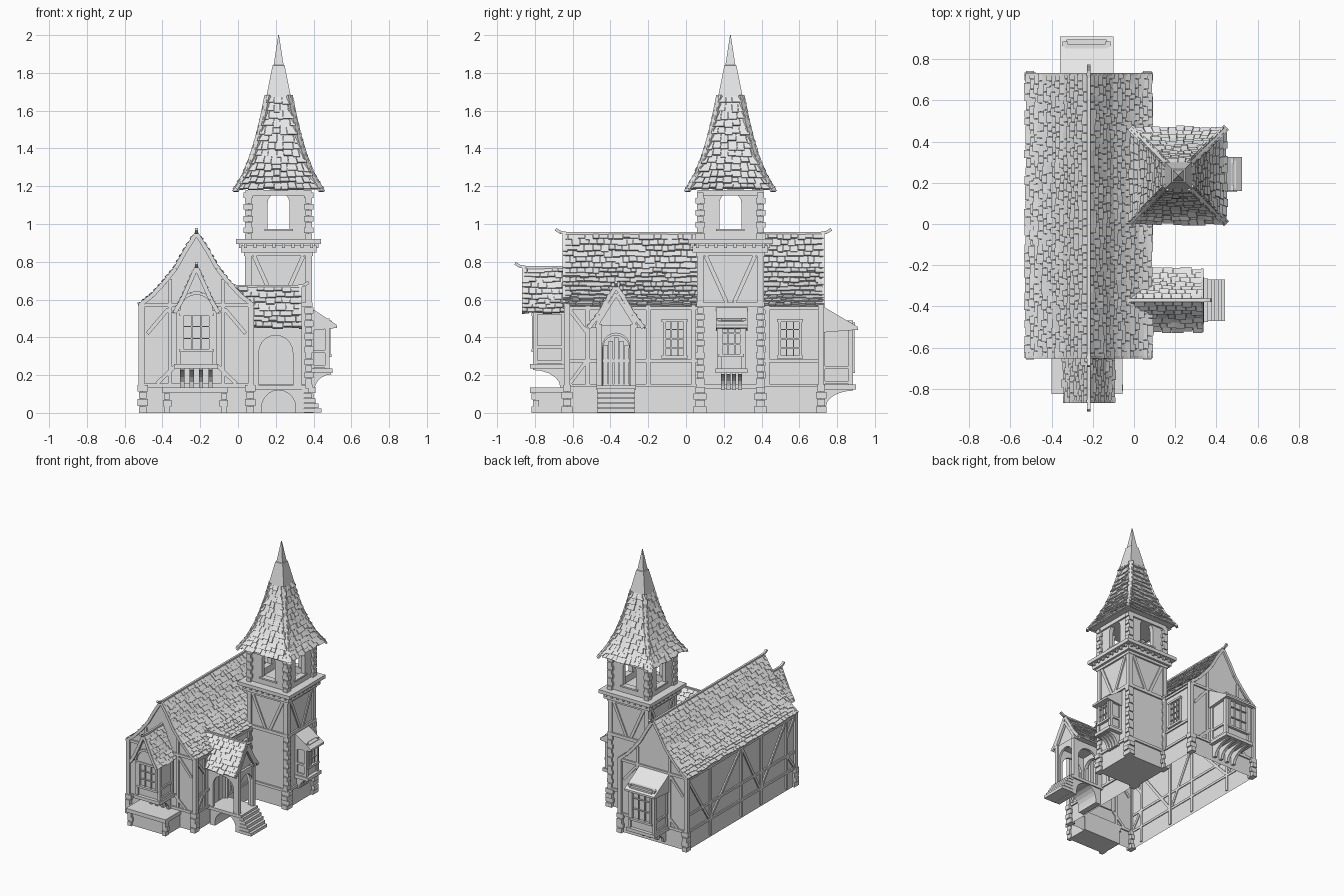
import bpy, bmesh, math, random
from mathutils import Vector, Matrix

random.seed(4)
cube = bpy.data.objects.get("Cube")
if cube:
    bpy.data.objects.remove(cube)

GREY = (0.8, 0.8, 0.8, 1)
mat = bpy.data.materials.new("plain grey")
mat.use_nodes = True
mat.diffuse_color = GREY
mat.node_tree.nodes["Principled BSDF"].inputs["Base Color"].default_value = GREY
X, Y, Z = Vector((1, 0, 0)), Vector((0, 1, 0)), Vector((0, 0, 1))


def finish(name, bm):
    bmesh.ops.recalc_face_normals(bm, faces=bm.faces)
    me = bpy.data.meshes.new(name)
    bm.to_mesh(me)
    bm.free()
    me.materials.append(mat)
    ob = bpy.data.objects.new(name, me)
    bpy.context.collection.objects.link(ob)
    return ob


def hexa(bm, low, high):
    loft(bm, [low, high])


def loft(bm, rings):
    rings = [[bm.verts.new(p) for p in r] for r in rings]
    for a, b in zip(rings, rings[1:]):
        for i in range(len(a)):
            j = (i + 1) % len(a)
            bm.faces.new((a[i], a[j], b[j], b[i]))
    bm.faces.new(rings[0][::-1])
    bm.faces.new(rings[-1])


def box(bm, x0, x1, y0, y1, z0, z1):
    ring = [(x0, y0), (x1, y0), (x1, y1), (x0, y1)]
    hexa(bm, [(x, y, z0) for x, y in ring], [(x, y, z1) for x, y in ring])


def prism(bm, pts, axis, a, b):
    # extrude a (horizontal, z) outline along the x or y axis
    put = (lambda h, z, d: (d, h, z)) if axis == 'x' else (lambda h, z, d: (h, d, z))
    loft(bm, [[put(h, z, d) for h, z in pts] for d in (a, b)])


def beam(bm, p, q, width, depth, normal):
    p, q = Vector(p), Vector(q)
    s = (q - p).cross(normal).normalized() * width / 2
    n = normal * depth / 2
    hexa(bm, [p + s + n, p - s + n, p - s - n, p + s - n],
         [q + s + n, q - s + n, q - s - n, q + s - n])


def slab(bm, axis, d0, d1, u0, u1, z0, z1):
    # box on a wall whose normal is the given axis
    if axis == 'x':
        box(bm, min(d0, d1), max(d0, d1), u0, u1, z0, z1)
    else:
        box(bm, u0, u1, min(d0, d1), max(d0, d1), z0, z1)


def arch_wall(c, hw, h, z0, z1, a, spring):
    arc = [(c - a * math.cos(t * math.pi / 10), spring + a * math.sin(t * math.pi / 10)) for t in range(11)]
    return [(c - hw, z0), (c - a, z0)] + arc + [(c + a, z0), (c + hw, z0), (c + hw, z1), (c - hw, z1)]


def window(bm, axis, d, sign, c, hw, z0, z1, cols=3, rows=4):
    t, w = d + sign * 0.012, 0.008
    for u in (c - hw, c + hw):
        slab(bm, axis, d, t + sign * 0.006, u - w, u + w, z0, z1)
    for z in (z0, z1):
        slab(bm, axis, d, t + sign * 0.009, c - hw - 0.014, c + hw + 0.014, z - w, z + w)
    for i in range(1, cols):
        u = c - hw + 2 * hw * i / cols
        slab(bm, axis, d, t, u - 0.003, u + 0.003, z0, z1)
    for i in range(1, rows):
        z = z0 + (z1 - z0) * i / rows
        slab(bm, axis, d, t, c - hw, c + hw, z - 0.003, z + 0.003)


def quoins(bm, x, y, z0, z1, half, n):
    for i in range(n):
        g, a, b = (z1 - z0) / n, half, half * 0.72
        hx, hy = (a, b) if i % 2 else (b, a)
        box(bm, x - hx, x + hx, y - hy, y + hy, z0 + i * g, z0 + (i + 0.93) * g)


def sample(prof, v):
    m = len(prof) - 1
    k = max(0, min(int(v * m), m - 1))
    return Vector(prof[k]).lerp(Vector(prof[k + 1]), v * m - k)


def tiles(bm, surf, rows, width, th):
    for r in range(rows):
        v0 = r / rows
        n = max(3, round((surf(1, v0) - surf(0, v0)).length / width))
        cuts = [0] + [(i + 0.5 * (r % 2) - 0.25 + random.uniform(-.2, .2)) / n for i in range(1, n)] + [1]
        for a, b in zip(cuts, cuts[1:]):
            lo, hi = v0 + random.uniform(-.25, .15) / rows, min(1, (r + 1.2) / rows)
            b -= 0.05 / n
            q = [surf(a, lo), surf(b, lo), surf(b, hi), surf(a, hi)]
            nrm = (q[1] - q[0]).cross(q[3] - q[0]).normalized()
            nrm *= -1 if nrm.z < 0 else 1
            t = th * random.uniform(.7, 1.3)
            hexa(bm, q, [q[0] + nrm * t, q[1] + nrm * t, q[2] + nrm * t * .2, q[3] + nrm * t * .2])


def gable_roof(name, prof, axis, c, a, b, rows, width, solid=True, inset=0.02):
    bm = bmesh.new()
    put = (lambda h, z, d: Vector((d, h, z))) if axis == 'x' else (lambda h, z, d: Vector((h, d, z)))
    along = X if axis == 'x' else Y
    for s in (-1, 1):
        def surf(u, v):
            h, z = sample(prof, v)
            return put(c + s * h, z, a + u * (b - a))
        tiles(bm, surf, rows, width, 0.014)
        for d in (a + 0.004, b - 0.004):      # barge boards
            for p, q in zip(prof, prof[1:]):
                beam(bm, put(c + s * p[0], p[1], d), put(c + s * q[0], q[1], d), 0.022, 0.014, along)
    if solid:
        half = [(c + h, z) for h, z in prof]
        prism(bm, half + [(c - h, z) for h, z in prof[-2::-1]], axis, a + inset, b - inset)
    # ridge pole with upturned ends
    z = prof[-1][1]
    path = [(a - .04, z + .022), (a - .015, z + .006), (a + .02, z), (b - .02, z), (b + .015, z + .006), (b + .04, z + .022)]
    for p, q in zip(path, path[1:]):
        beam(bm, put(c, p[1], p[0]), put(c, q[1], q[0]), 0.016, 0.016, Y if axis == 'x' else X)
    return finish(name, bm)


def oriel(name, axis, wall, out, c, hw, z0, z1, drop, feet):
    # projecting window box on curved brackets
    bm, s, end = bmesh.new(), (1 if out > 0 else -1), wall + out
    across = 'y' if axis == 'x' else 'x'
    slab(bm, axis, wall - s * .02, end - s * .012, c - hw + .01, c + hw - .01, z0, z1)
    for u in (c - hw + .01, c + hw - .01):
        slab(bm, axis, end - s * .024, end, u - .012, u + .012, z0, z1)
        slab(bm, axis, wall, wall + s * .02, u - .012, u + .012, z0, z1)
        for z in (z0 + .02, z0 + .1, z1 - .012):
            slab(bm, axis, wall, end, u - .011, u + .011, z - .008, z + .008)
    slab(bm, axis, wall, end + s * .015, c - hw - .01, c + hw + .01, z0 - .015, z0 + .01)
    window(bm, axis, end - s * .012, s, c, hw * .72, z0 + .08, z1 - .02, 3, 3)
    for i in range(feet):
        u = c + (hw - .03) * (2 * i / (feet - 1) - 1)
        arc = [(wall + out * .95 * (1 - math.cos(t * math.pi / 10)), z0 - drop + drop * .8 * math.sin(t * math.pi / 10))
               for t in range(6)]
        arc = [(wall + (d - wall) * .9 + s * .025, z) for d, z in arc]
        prism(bm, [(wall, z0 - drop)] + arc + [(end, z0), (wall, z0)], across, u - .011, u + .011)
    return finish(name, bm)


def shed(name, axis, wall, end, u0, u1, ztop, zlow):
    bm = bmesh.new()
    prism(bm, [(wall, ztop), (end, zlow), (end, zlow - .015), (wall, zlow - .03)], 'y' if axis == 'x' else 'x', u0, u1)
    return finish(name, bm)


# Main hall: open-bottomed shell with a curved gable
HC, Y0, Y1 = -0.22, -0.63, 0.715
hall_prof = [(.30, .57), (.235, .62), (.17, .69), (.11, .765), (.06, .855), (0, .95)]
bm = bmesh.new()
right = [(HC + h * .96, z - .004) for h, z in hall_prof]
left = [(2 * HC - x, z) for x, z in right[-2::-1]]
prism(bm, [(right[0][0], 0)] + right + left + [(left[-1][0], 0)], 'y', Y0, Y1)
bmesh.ops.recalc_face_normals(bm, faces=bm.faces)
bmesh.ops.delete(bm, geom=[f for f in bm.faces if f.calc_center_median().z < .001], context='FACES_ONLY')
finish("hall_walls", bm)
gable_roof("hall_roof", hall_prof, 'y', HC, -.65, .73, 15, .04, solid=False)

# Hall timber frame
bm = bmesh.new()
WL, WR = HC - .29, HC + .29
for x in (WL, WR):
    for y in (Y0, Y1):
        box(bm, x - .016, x + .016, y - .016, y + .016, .14, .58)
        quoins(bm, x + (.006 if x < HC else -.006), y, 0, .15, .028, 4)
    for y in (-.52, -.2, .04, .43):
        box(bm, x - .009, x + .009, y - .011, y + .011, .14 if x > HC else .02, .57)
    for z in (.145, .275, .555):
        box(bm, x - .008, x + .008, Y0, Y1, z - .009, z + .009)
for y0, y1, z0, z1 in ((-.62, -.53, .15, .27), (-.52, -.62, .42, .55), (-.5, -.21, .54, .16), (-.18, .03, .16, .54),
                       (.06, .42, .54, .16), (.45, .7, .16, .54)):
    beam(bm, (WL, y0, z0), (WL, y1, z1), .02, .016, X)
    if abs(y1 - y0) < .15:
        beam(bm, (WR, y0, z0), (WR, y1, z1), .02, .016, X)
for y in (Y0, Y1):
    for z in (.145, .57):
        box(bm, WL, WR, y - .01, y + .01, z - .01, z + .01)
    for s in (-1, 1):
        box(bm, HC + s * .14 - .01, HC + s * .14 + .01, y - .008, y + .008, .15, .71)
        beam(bm, (HC + s * .21, y, .155), (HC + s * .11, y, .25), .02, .016, Y)
        beam(bm, (HC + s * .26, y, .42), (HC + s * .15, y, .55), .02, .016, Y)
for y in (-.06, .55):
    window(bm, 'x', WR, 1, y, .055, .295, .49)
finish("hall_timbers", bm)

# Front bay with stone base and its own gable
bm = bmesh.new()
box(bm, -.385, -.065, -.8, -.62, 0, .105)
box(bm, -.40, -.055, -.825, -.62, .105, .135)
for x in (-.375, -.075):
    quoins(bm, x, -.795, 0, .105, .022, 3)
finish("front_base", bm)
oriel("front_bay", 'y', -.64, -.17, HC, .105, .25, .54, .115, 4)
bm = bmesh.new()
frame = [(HC + .095 * math.cos(t * math.pi / 10), .54 + .095 * math.sin(t * math.pi / 10)) for t in range(11)]
for p, q in zip(frame, frame[1:]):
    beam(bm, (p[0], -.815, p[1]), (q[0], -.815, q[1]), .018, .03, Y)
finish("front_bay_arch", bm)
gable_roof("front_bay_roof", [(.115, .53), (.075, .6), (.035, .69), (0, .77)], 'y', HC, -.865, -.62, 9, .04, inset=.05)

# Rear bay
oriel("rear_bay", 'y', .715, .17, -.23, .115, .14, .49, .11, 4)
shed("rear_bay_roof", 'y', .715, .91, -.36, -.10, .57, .455)

# Tower shaft and framing
TX, TY = .215, .235


def square(h, z):
    return [(TX + i * h, TY + j * h, z) for i, j in ((-1, -1), (1, -1), (1, 1), (-1, 1))]


bm = bmesh.new()
loft(bm, [square(.168, 0), square(.168, .9)])
for h, z0, z1 in ((.18, .13, .15), (.18, .56, .585), (.182, .83, .85), (.2, .85, .885), (.225, .893, .92), (.175, 1.15, 1.18)):
    loft(bm, [square(h, z0), square(h, z1)])
for i in (-1, 1):
    for j in (-1, 1):
        cx, cy = TX + i * .16, TY + j * .16
        quoins(bm, cx, cy, 0, .14, .034, 4)
        quoins(bm, cx, cy, .15, .56, .024, 12)
        box(bm, cx - .018, cx + .018, cy - .018, cy + .018, .58, .84)
        quoins(bm, cx, cy, .92, 1.17, .025, 8)
for s in (-1, 1):
    for k in (-1, 1):
        beam(bm, (TX + k * .13, TY + s * .168, .83), (TX + k * .02, TY + s * .168, .585), .022, .018, Y)
        beam(bm, (TX + s * .168, TY + k * .13, .83), (TX + s * .168, TY + k * .02, .585), .022, .018, X)
    for i in range(8):     # cornice dentils
        u = -.175 + i * .05
        slab(bm, 'y', TY + s * .19, TY + s * .21, TX + u - .008, TX + u + .008, .872, .894)
        slab(bm, 'x', TX + s * .19, TX + s * .21, TY + u - .008, TY + u + .008, .872, .894)
finish("tower_shaft", bm)

# Belfry with arched openings on all sides
bm = bmesh.new()
for s in (-1, 1):
    for axis, d, c in (('y', TY, TX), ('x', TX, TY)):
        a, b = sorted((d + s * .162, d + s * .128))
        prism(bm, arch_wall(c, .162, 0, .97, 1.18, .058, 1.11), axis, a, b)
        slab(bm, axis, a, b, c - .162, c + .162, .91, .972)
        slab(bm, axis, d + s * .125, d + s * .172, c - .075, c + .075, .962, .974)
finish("belfry", bm)

# Tower roof, hips and spire
roof_prof = [(.222, 1.185), (.175, 1.265), (.135, 1.365), (.105, 1.465), (.08, 1.57), (.058, 1.68)]
bm = bmesh.new()
loft(bm, [square(h - .006, z) for h, z in roof_prof])
for k in range(4):
    rot = Matrix.Rotation(k * math.pi / 2, 3, 'Z')

    def face(u, v):
        h, z = sample(roof_prof, v)
        return rot @ Vector((h * (2 * u - 1), -h, z)) + Vector((TX, TY, 0))
    tiles(bm, face, 13, .042, .016)
    diag = rot @ Vector((1, 1, 0)).normalized()
    for i in range(5):
        beam(bm, face(0, i / 5 - (.03 if i == 0 else 0)), face(0, (i + 1) / 5), .035, .014, (rot @ Vector((-1, -1, .6))).normalized())
finish("tower_roof", bm)
bm = bmesh.new()
loft(bm, [square(h, z) for h, z in ((.066, 1.67), (.032, 1.84), (.026, 1.842), (.002, 2.0))])
finish("spire", bm)

# Tower side bay
oriel("tower_bay", 'x', TX + .165, .105, .24, .075, .225, .50, .105, 4)
shed("tower_bay_roof", 'x', TX + .165, .523, .16, .325, .56, .465)

# Entrance porch: arched bridge, steps, side arches, door
PY = -.37
bm = bmesh.new()
prism(bm, arch_wall(.215, .135, 0, 0, .125, .09, .03), 'y', PY - .095, PY + .095)
box(bm, .06, .36, PY - .105, PY + .105, .122, .145)
for i in range(5):
    box(bm, .34, .36 + .0165 * (i + 1), PY - .1, PY + .1, .105 - i * .026, .128 - i * .026)
finish("porch_steps", bm)
bm = bmesh.new()
for s in (-1, 1):
    a, b = sorted((PY + s * .098, PY + s * .08))
    prism(bm, arch_wall(.2, .135, 0, .14, .47, .09, .32), 'y', a, b)
    box(bm, .31, .338, PY + s * .09 - .014, PY + s * .09 + .014, .14, .47)
    box(bm, .06, .34, PY + s * .1 - .012, PY + s * .1 + .012, .45, .47)
    beam(bm, (.33, PY + s * .1, .47), (.33, PY, .63), .02, .02, X)
prism(bm, arch_wall(PY, .09, 0, .14, .465, .072, .35), 'x', .312, .33)
finish("porch_frame", bm)
bm = bmesh.new()
prism(bm, arch_wall(PY, .09, 0, .14, .45, .07, .34), 'x', .06, .095)
for i in range(5):
    u = PY - .056 + i * .028
    box(bm, .06, .082, u - .012, u + .012, .14, .36 + .04 * (1 - abs(i - 2) / 2))
finish("door", bm)
gable_roof("porch_roof", [(.145, .45), (.09, .52), (.045, .6), (0, .67)], 'x', PY, -.03, .335, 7, .045, inset=.03)
